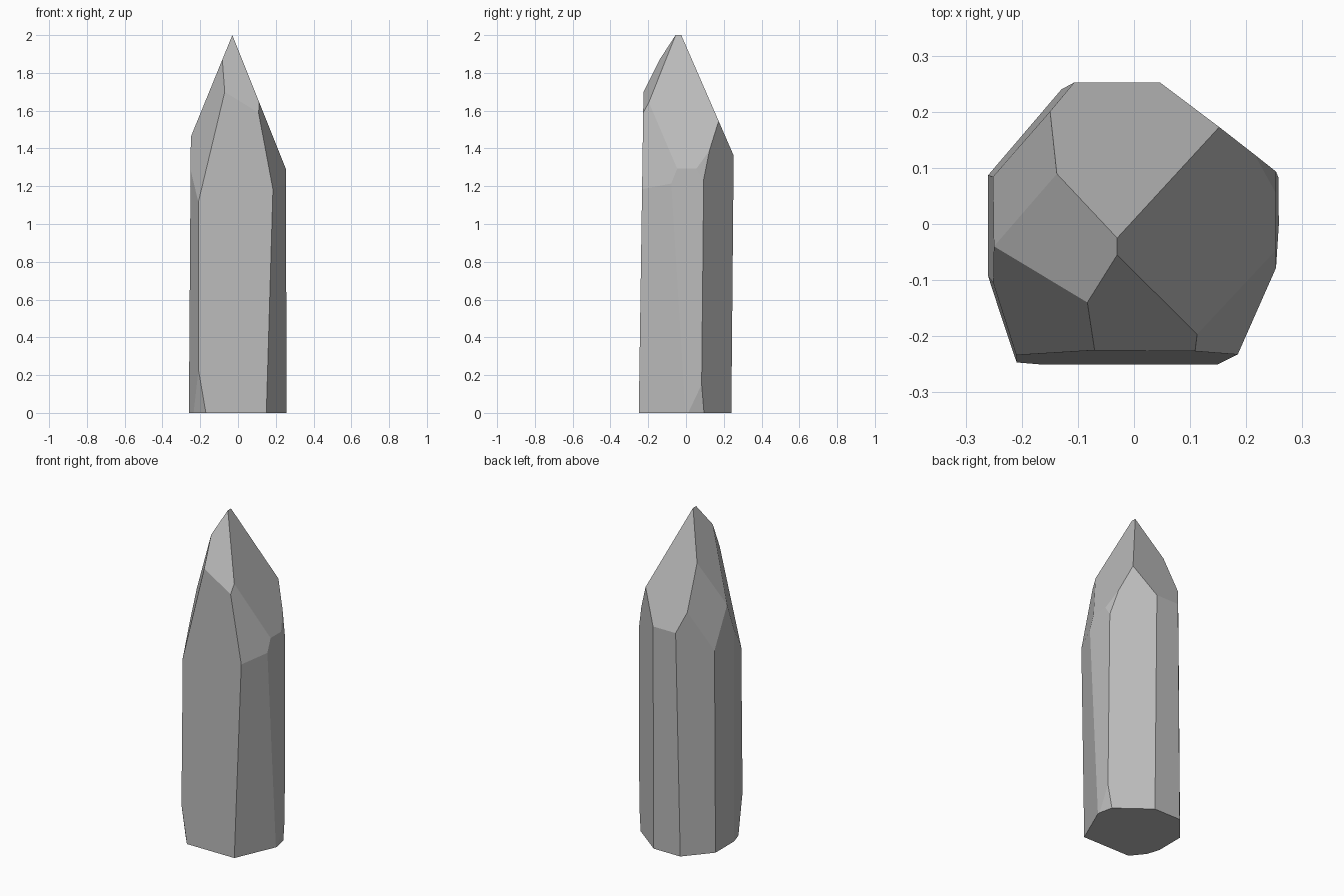
import bpy
import bmesh
from mathutils import Vector

cube = bpy.data.objects.get("Cube")
if cube:
    bpy.data.objects.remove(cube, do_unlink=True)

# Crystal facets: a point on the plane and its outward direction
FACETS = [
    # long shaft faces
    ((0, -0.25, 0), (0, -1, 0.0147)),            # front
    ((0.15, -0.25, 0), (1, -0.4375, -0.023)),    # front right
    ((0.258, 0, 0), (1, 0, 0.004)),              # right
    ((0.05, 0.24, 0), (1, 1.31, -0.009)),        # back right
    ((0, 0.24, 0), (0, 1, -0.009)),              # back
    ((-0.26, 0.087, 0), (-1.17, 1, 0.0105)),     # back left
    ((-0.26, 0, 0), (-1, 0, 0.007)),             # left
    ((-0.26, -0.093, 0), (-1, -0.325, 0.004)),   # front left
    # point faces meeting at the short top ridge
    ((-0.03, -0.04, 2), (2.5, 0, 1)),
    ((-0.03, -0.025, 2), (0, 2.3, 1)),
    ((-0.03, -0.04, 2), (-2.45, 0, 1)),
    ((-0.03, -0.055, 2), (0.6, -1.91, 1)),
    # shoulder faces
    ((-0.083, -0.14, 1.87), (-4.02, -2.61, 1)),
    ((-0.14, 0.087, 1.73), (-4.54, 1.81, 1)),
    ((0.115, -0.193, 1.64), (5.13, -2.46, 1)),
    ((0.25, 0.06, 1.3), (1, 0.285, 0.193)),
    # chips at the foot
    ((-0.17, -0.25, 0), (-1, -0.81, -0.16)),
    ((0.257, 0.08, 0.14), (1, 0.22, -0.1)),
]


def cut_facet(bm, point, normal):
    """Slice off everything outside the plane and cap the opening."""
    cut = bmesh.ops.bisect_plane(
        bm, geom=bm.verts[:] + bm.edges[:] + bm.faces[:], dist=1e-6,
        plane_co=Vector(point), plane_no=Vector(normal).normalized(),
        clear_outer=True)
    rim = [e for e in cut["geom_cut"] if isinstance(e, bmesh.types.BMEdge)]
    bmesh.ops.holes_fill(bm, edges=rim, sides=0)


# Rough block standing on the ground, then faceted
bm = bmesh.new()
bmesh.ops.create_cube(bm, size=2.2)
bmesh.ops.translate(bm, verts=bm.verts, vec=(0, 0, 1.1))
for point, normal in FACETS:
    cut_facet(bm, point, normal)
bmesh.ops.recalc_face_normals(bm, faces=bm.faces)

mesh = bpy.data.meshes.new("crystal")
bm.to_mesh(mesh)
bm.free()
crystal = bpy.data.objects.new("crystal", mesh)
bpy.context.collection.objects.link(crystal)

# Plain grey stone
stone = bpy.data.materials.new("grey_stone")
stone.use_nodes = True
grey = (0.5, 0.5, 0.5, 1)
stone.diffuse_color = grey
stone.node_tree.nodes["Principled BSDF"].inputs["Base Color"].default_value = grey
mesh.materials.append(stone)
